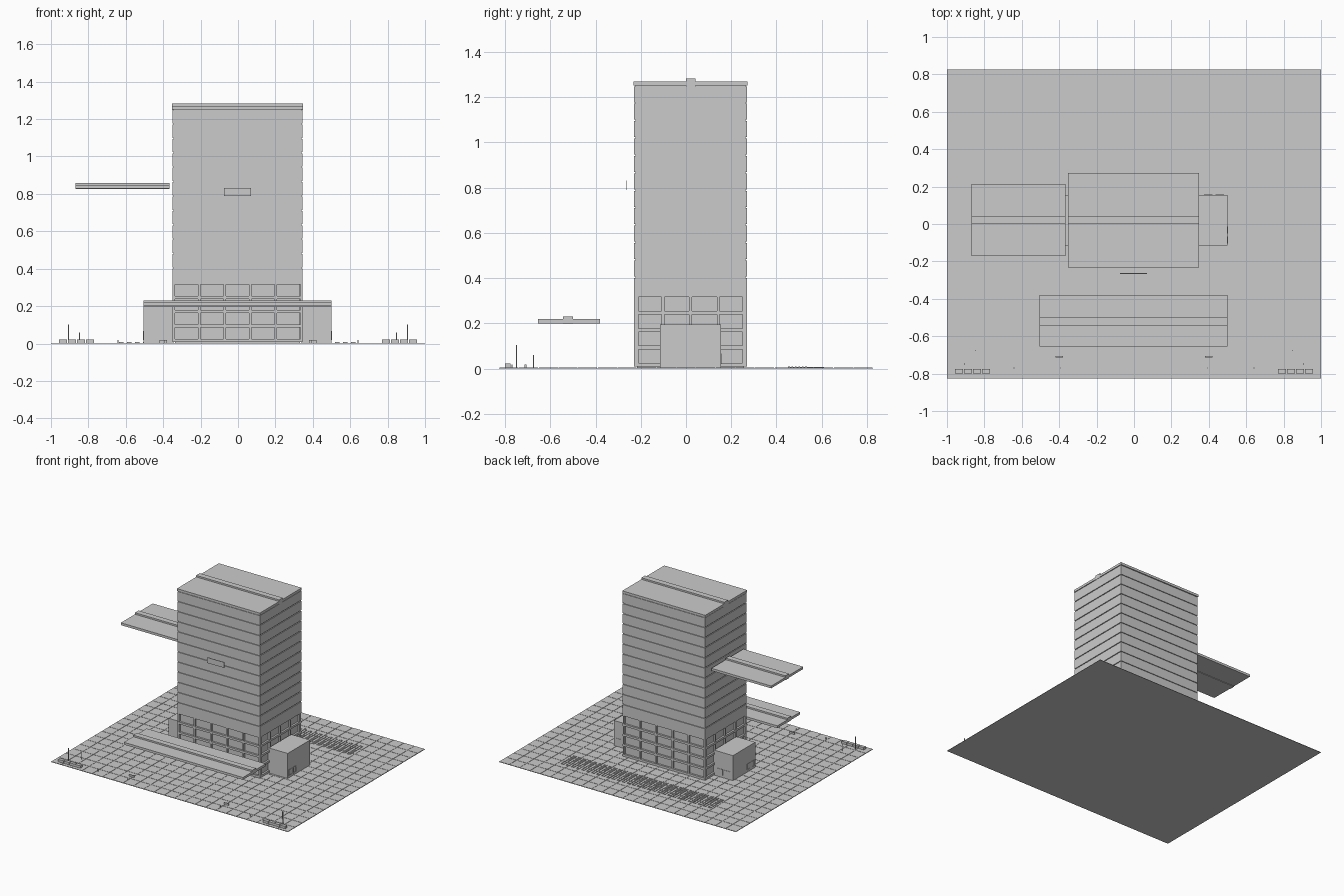
import bpy, bmesh
from mathutils import Matrix, Vector

old = bpy.data.objects.get("Cube")
if old:
    bpy.data.objects.remove(old, do_unlink=True)


def material(name, value):
    m = bpy.data.materials.new(name)
    m.use_nodes = True
    m.diffuse_color = (value, value, value, 1)
    m.node_tree.nodes["Principled BSDF"].inputs["Base Color"].default_value = (value, value, value, 1)
    return m


CONCRETE = material("concrete grey", 0.6)


def boxes(name, extents):
    """One object made of boxes, each (x0, x1, y0, y1, z0, z1)."""
    bm = bmesh.new()
    for x0, x1, y0, y1, z0, z1 in extents:
        mid = Vector((x0 + x1, y0 + y1, z0 + z1)) / 2
        size = Matrix.Diagonal((x1 - x0, y1 - y0, z1 - z0, 1))
        bmesh.ops.create_cube(bm, size=1, matrix=Matrix.Translation(mid) @ size)
    mesh = bpy.data.meshes.new(name)
    bm.to_mesh(mesh)
    bm.free()
    mesh.materials.append(CONCRETE)
    ob = bpy.data.objects.new(name, mesh)
    bpy.context.collection.objects.link(ob)
    return ob


def mirrored(extents):
    return extents + [(-b, -a, *rest) for a, b, *rest in extents]


# Plaza paved with square tiles and narrow joints
PITCH, JOINT, GROUND = 2 / 23, 0.003, 0.004
HALF_Y = PITCH * 9.5
boxes("plaza_base", [(-1, 1, -HALF_Y, HALF_Y, 0, 0.002)])
boxes("paving_tiles", [
    (-1 + i * PITCH + JOINT / 2, -1 + (i + 1) * PITCH - JOINT / 2,
     -HALF_Y + j * PITCH + JOINT / 2, -HALF_Y + (j + 1) * PITCH - JOINT / 2, 0.001, GROUND)
    for i in range(23) for j in range(19)])

# Tower: recessed core with protruding storey bands above the podium
X0, X1, Y0, Y1 = -0.35, 0.345, -0.23, 0.27
BASE, STOREY = 0.016, 0.077
PODIUM = BASE + 4 * STOREY


def inset(d, z0, z1):
    return (X0 + d, X1 - d, Y0 + d, Y1 - d, z0, z1)


boxes("tower_core", [inset(0.006, PODIUM, 1.26)])
boxes("storey_bands", [
    inset(0, PODIUM + i * STOREY + 0.006, PODIUM + (i + 1) * STOREY) for i in range(12)])

# Podium: glazed core wrapped by floor slabs and columns
boxes("podium_glazing", [inset(0.014, 0.002, PODIUM + 0.001)])
boxes("podium_slabs", [
    inset(0, BASE + i * STOREY - 0.008, BASE + i * STOREY + 0.008) for i in range(5)])
columns = []
W = 0.012
for i in range(6):
    x = X0 + (X1 - X0 - W) * i / 5
    columns += [(x, x + W, a, a + 0.02, BASE, PODIUM) for a in (Y0 + 0.001, Y1 - 0.021)]
for i in range(1, 4):
    y = Y0 + (Y1 - Y0 - W) * i / 4
    columns += [(a, a + 0.02, y, y + W, BASE, PODIUM) for a in (X0 + 0.001, X1 - 0.021)]
boxes("podium_columns", columns)


# Flat roofs with a raised spine
def canopy(name, x0, x1, y0, y1, z, spine):
    boxes(name + "_slab", [(x0, x1, y0, y1, z, z + 0.018)])
    boxes(name + "_spine", [(x0, x1, spine, spine + 0.043, z - 0.004, z + 0.03)])


canopy("tower_roof", X0 - 0.003, X1 + 0.002, Y0 - 0.003, Y1 + 0.003, 1.252, 0)
canopy("side_canopy", -0.87, -0.365, -0.17, 0.215, 0.829, 0)
canopy("entrance_canopy", -0.505, 0.5, -0.655, -0.38, 0.2, -0.543)

# Side annexes with framed ground-floor windows
boxes("side_annexes", [(0.34, 0.5, -0.115, 0.155, 0, 0.195),
                       (-0.505, -0.345, -0.115, 0.155, 0, 0.195)])


def frame_x(x, y0, y1, z0, z1, t=0.004):
    a, b = x - 0.003, x + 0.003
    return [(a, b, y0, y1, z0, z0 + t), (a, b, y0, y1, z1 - t, z1),
            (a, b, y0, y0 + t, z0, z1), (a, b, y1 - t, y1, z0, z1)]


frames = []
for side in (-0.505, 0.5):
    for y in (-0.105, -0.052):
        frames += frame_x(side, y, y + 0.038, 0.02, 0.066)
boxes("annex_window_frames", frames)
boxes("annex_back_windows", mirrored([
    (x, x + 0.045, 0.153, 0.158, 0.02, 0.066) for x in (0.375, 0.435)]))

# Blank sign plate standing off the front wall
boxes("sign_plate", [(-0.075, 0.07, -0.266, -0.262, 0.79, 0.832)])

# Row of slatted parking stands behind the tower
stands, slats = [], []
for i in range(30):
    x = -0.637 + i * 0.0428
    stands += [(x, x + 0.003, 0.45, 0.61, 0.003, 0.007),
               (x + 0.021, x + 0.024, 0.45, 0.61, 0.003, 0.007),
               (x, x + 0.024, 0.607, 0.61, 0.003, 0.007)]
    slats += [(x, x + 0.024, y, y + 0.007, 0.003, 0.008)
              for y in (0.452 + k * 0.015 for k in range(6))]
boxes("stand_frames", stands)
boxes("stand_slats", slats)

# Street furniture, mirrored across the entrance axis
boxes("benches", mirrored([(0.77 + k * 0.048, 0.814 + k * 0.048, -0.8, -0.775, 0, 0.022)
                           for k in range(4)]))
boxes("tall_lamps", mirrored([(0.903, 0.908, -0.752, -0.747, 0, 0.103)]))
boxes("short_lamps", mirrored([(0.845, 0.849, -0.677, -0.673, 0, 0.06)]))
boxes("bollards", mirrored([(0.64, 0.644, -0.772, -0.768, 0, 0.018),
                            (0.39, 0.394, -0.772, -0.768, 0, 0.018)]))
boxes("low_seats", mirrored([(0.38, 0.42, -0.713, -0.706, 0, 0.018)]))
